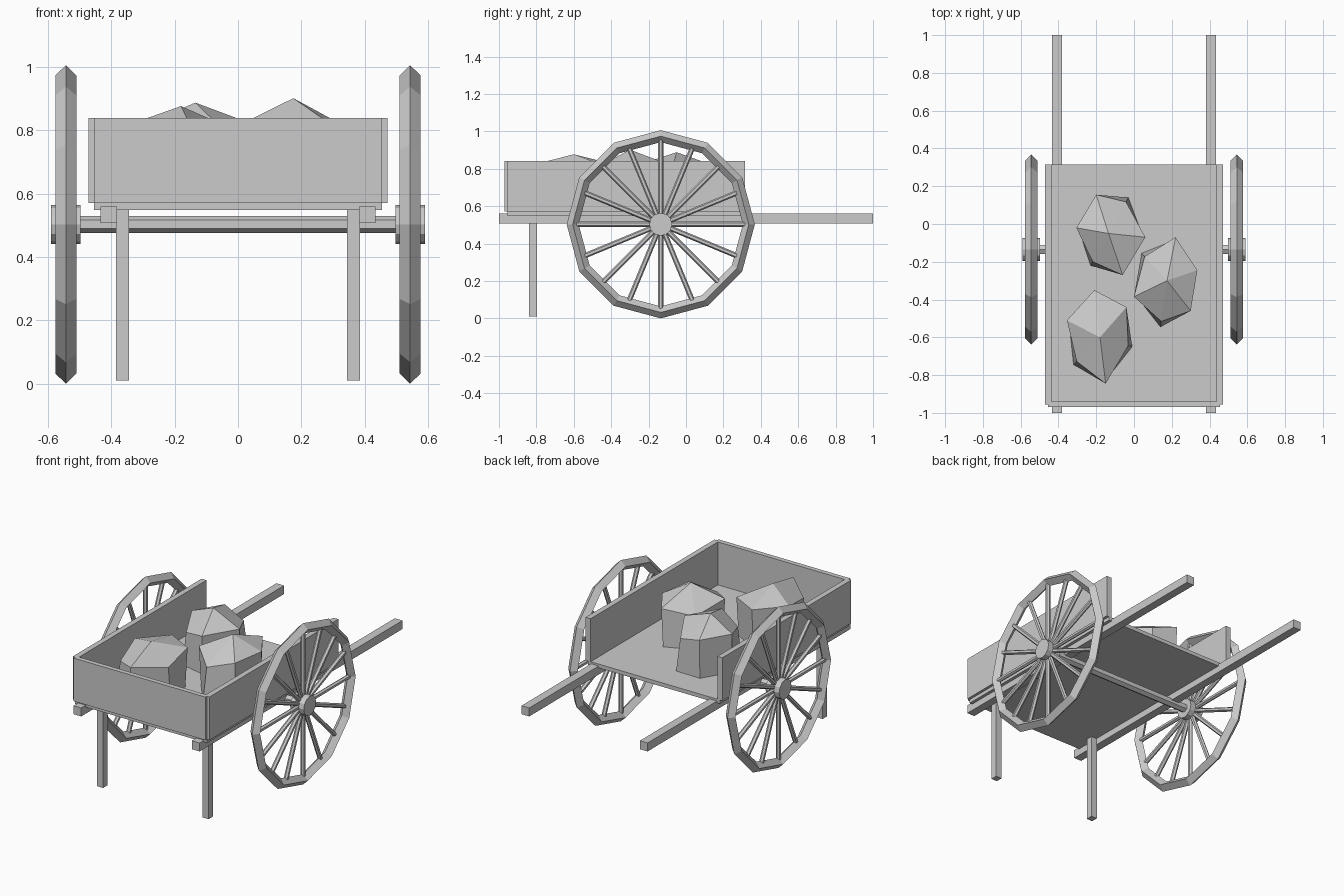
import bpy
import bmesh
from math import pi, cos, sin
from mathutils import Matrix

if "Cube" in bpy.data.objects:
    bpy.data.objects.remove(bpy.data.objects["Cube"])

WY, WZ, WX = -0.135, 0.503, 0.544   # wheel centre


def make(name, bm):
    bmesh.ops.recalc_face_normals(bm, faces=bm.faces)
    me = bpy.data.meshes.new(name)
    bm.to_mesh(me)
    bm.free()
    ob = bpy.data.objects.new(name, me)
    bpy.context.collection.objects.link(ob)
    return ob


def box(name, x, y, z):
    bm = bmesh.new()
    m = Matrix.Translation([(a + b) / 2 for a, b in (x, y, z)])
    m = m @ Matrix.Diagonal([b - a for a, b in (x, y, z)] + [1])
    bmesh.ops.create_cube(bm, size=1, matrix=m)
    return make(name, bm)


def cyl(bm, r, length, sides, matrix):
    bmesh.ops.create_cone(bm, cap_ends=True, segments=sides, radius1=r, radius2=r,
                          depth=length, matrix=matrix)


def mirror(ob):
    ob.modifiers.new("mirror", 'MIRROR')
    return ob


# tray: floor, side boards, front board (rear is open)
box("floor", (-0.455, 0.455), (-0.955, 0.315), (0.548, 0.572))
mirror(box("side_board", (0.438, 0.472), (-0.955, 0.315), (0.571, 0.84)))
box("front_board", (-0.455, 0.455), (-0.97, -0.94), (0.571, 0.84))

# long shafts and legs
mirror(box("shaft", (0.382, 0.435), (-1, 1), (0.507, 0.56)))
mirror(box("leg", (0.344, 0.385), (-0.84, -0.797), (0.01, 0.55)))

# axle, hexagonal with flat top
across = Matrix.Rotation(pi / 2, 4, 'Y')
bm = bmesh.new()
cyl(bm, 0.027, 1.04, 6, Matrix.Translation((0, WY, WZ)) @ across @ Matrix.Rotation(pi / 6, 4, 'Z')
    @ Matrix.Rotation(pi / 3, 4, 'Z') @ Matrix.Identity(4))
make("axle", bm)

# wheel rims: twelve sides, diamond section
bm = bmesh.new()
rings = []
for i in range(12):
    a = i * pi / 6
    rings.append([bm.verts.new((WX + dx, WY + r * cos(a), WZ + r * sin(a)))
                  for r, dx in ((0.503, 0), (0.471, 0.033), (0.439, 0), (0.471, -0.033))])
for i in range(12):
    p, q = rings[i], rings[(i + 1) % 12]
    for j in range(4):
        k = (j + 1) % 4
        bm.faces.new((p[j], p[k], q[k], q[j]))
mirror(make("wheel_rim", bm))

# hubs
bm = bmesh.new()
cyl(bm, 0.061, 0.094, 12, Matrix.Translation((WX, WY, WZ)) @ across)
mirror(make("wheel_hub", bm))

# sixteen spokes per wheel
bm = bmesh.new()
for i in range(16):
    cyl(bm, 0.014, 0.41, 6, Matrix.Translation((WX, WY, WZ))
        @ Matrix.Rotation(i * pi / 8, 4, 'X') @ Matrix.Translation((0, 0, 0.25)))
mirror(make("wheel_spokes", bm))


# rocks: six-sided blocks with a low peak; some shoulders are pulled in
def rock(name, apex, outline, tucked):
    bm = bmesh.new()
    peak = bm.verts.new(apex)
    top, base = [], []
    for i, (x, y) in enumerate(outline):
        dx, dy = x - apex[0], y - apex[1]
        t, b = (0.88, 1.0) if i in tucked else (1.0, 0.94)
        z = 0.77 if i in tucked else 0.815
        top.append(bm.verts.new((apex[0] + dx * t, apex[1] + dy * t, z)))
        base.append(bm.verts.new((apex[0] + dx * b, apex[1] + dy * b, 0.572)))
    for i in range(6):
        k = (i + 1) % 6
        bm.faces.new((peak, top[i], top[k]))
        bm.faces.new((top[i], base[i], base[k], top[k]))
    bm.faces.new(base)
    make(name, bm)


rock("rear_rock", (-0.135, -0.05, 0.888),
     [(-.2, .155), (-.03, .14), (.06, -.07), (-.06, -.27), (-.23, -.22), (-.305, -.02)], (1, 4))
rock("right_rock", (0.175, -0.3, 0.902),
     [(.22, -.07), (.335, -.245), (.3, -.46), (.14, -.545), (0, -.385), (.04, -.155)], (3, 5))
rock("front_rock", (-0.18, -0.6, 0.877),
     [(-.21, -.35), (-.04, -.44), (-.01, -.65), (-.15, -.845), (-.32, -.745), (-.355, -.51)], (2, 4))
